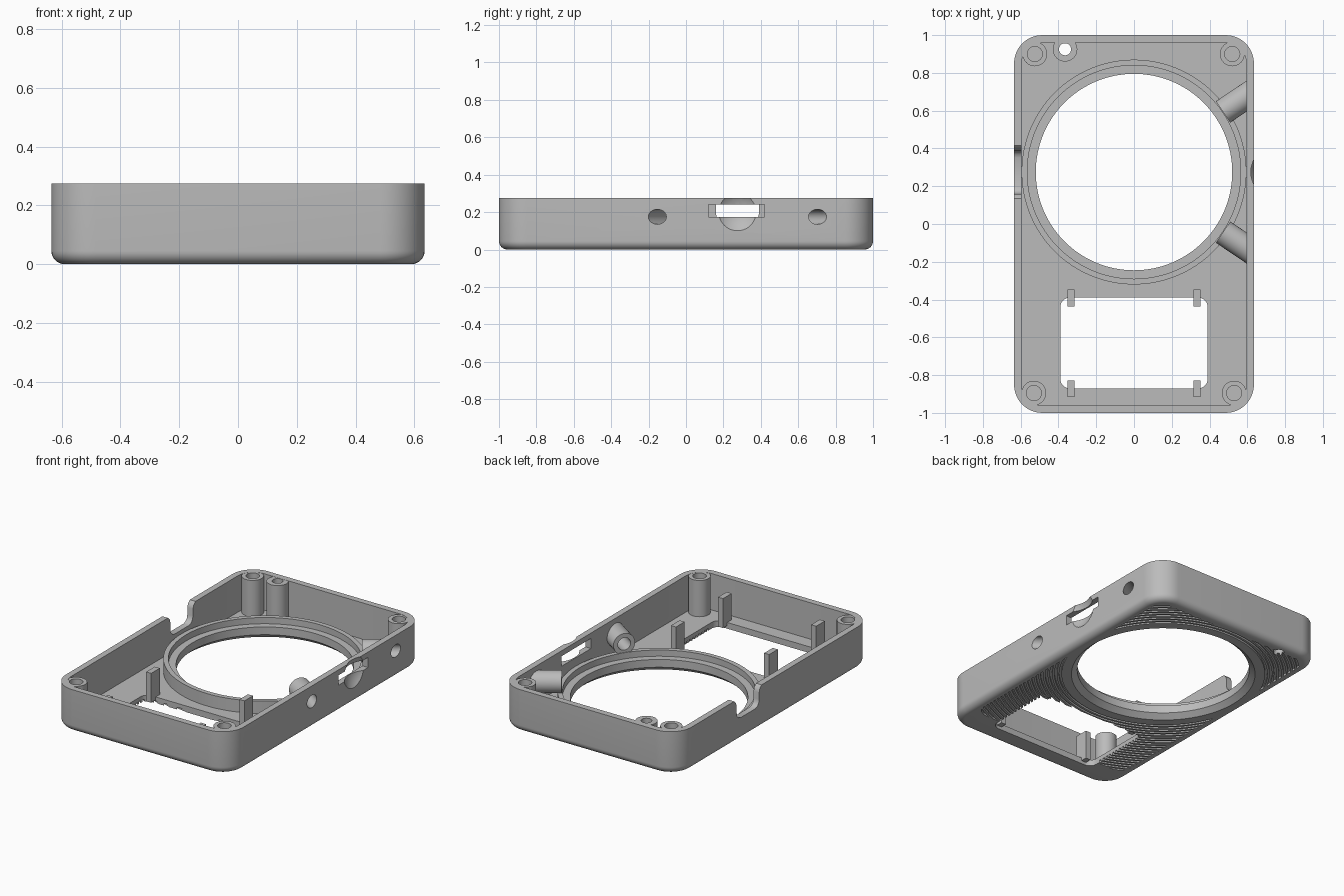
import bpy, bmesh
from math import cos, sin, pi, radians
from mathutils import Matrix, Vector

if "Cube" in bpy.data.objects:
    bpy.data.objects.remove(bpy.data.objects["Cube"])

grey = bpy.data.materials.new("plain grey")
grey.use_nodes = True
COLOUR = (0.5, 0.5, 0.5, 1)
grey.diffuse_color = COLOUR
grey.node_tree.nodes["Principled BSDF"].inputs["Base Color"].default_value = COLOUR

HX, HY, H = 0.635, 1.0, 0.275     # half width, half depth, height
WALL, FLOOR, CORNER, FILLET = 0.04, 0.04, 0.15, 0.045
CY = 0.275                        # y of the round opening


def loft(name, groups, ring=False, matrix=None):
    """Skin one or more stacks of loops, capped or closed into a ring."""
    bm = bmesh.new()
    for loops in groups:
        rows = [[bm.verts.new(p) for p in loop] for loop in loops]
        n = len(rows[0])
        pairs = list(zip(rows, rows[1:])) + ([(rows[-1], rows[0])] if ring else [])
        for a, b in pairs:
            for i in range(n):
                j = (i + 1) % n
                bm.faces.new((a[i], a[j], b[j], b[i]))
        if not ring:
            bm.faces.new(rows[0][::-1])
            bm.faces.new(rows[-1])
    bmesh.ops.recalc_face_normals(bm, faces=bm.faces)
    if matrix:
        bm.transform(matrix)
    mesh = bpy.data.meshes.new(name)
    bm.to_mesh(mesh)
    bm.free()
    mesh.materials.append(grey)
    obj = bpy.data.objects.new(name, mesh)
    bpy.context.collection.objects.link(obj)
    return obj


def rounded(hx, hy, r, z, cy=0, seg=12):
    pts = []
    for k, (sx, sy) in enumerate([(1, 1), (-1, 1), (-1, -1), (1, -1)]):
        for i in range(seg + 1):
            a = (k + i / seg) * pi / 2
            pts.append((sx * (hx - r) + r * cos(a), cy + sy * (hy - r) + r * sin(a), z))
    return pts


def circle(r, z, x=0, y=0, n=32):
    return [(x + r * cos(2 * pi * i / n), y + r * sin(2 * pi * i / n), z) for i in range(n)]


def lathe(profile, n=128):
    return [circle(r, z, 0, CY, n) for r, z in profile]


def cylinder(name, x, y, r, z0, z1):
    return loft(name, [[circle(r, z0, x, y), circle(r, z1, x, y)]])


def box(name, x0, x1, y0, y1, z0, z1):
    return loft(name, [[[(x0, y0, z), (x1, y0, z), (x1, y1, z), (x0, y1, z)] for z in (z0, z1)]])


def boolean(target, cutter, operation="DIFFERENCE", keep=False):
    mod = target.modifiers.new("cut", "BOOLEAN")
    mod.operation, mod.solver, mod.object = operation, "EXACT", cutter
    bpy.context.view_layer.objects.active = target
    bpy.ops.object.modifier_apply(modifier=mod.name)
    if not keep:
        bpy.data.objects.remove(cutter)


# Open tray with a rounded lower edge
outer = []
for i in range(9):
    t = pi / 2 * (1 - i / 8)
    d = FILLET * (1 - cos(t))
    outer.append(rounded(HX - d, HY - d, CORNER - d, FILLET * (1 - sin(t))))
outer.append(rounded(HX, HY, CORNER, H))
shell = loft("case_shell", [outer])
boolean(shell, loft("cavity", [[rounded(HX - WALL, HY - WALL, CORNER - WALL, z)
                                for z in (FLOOR, H + 0.1)]]))

# Concentric grooves on the underside
grooves = loft("grooves", [lathe([(r, -0.02), (r + 0.014, -0.02), (r + 0.014, 0.014), (r, 0.014)])
                           for r in [0.615 + 0.028 * i for i in range(22)]], ring=True)
boolean(grooves, loft("groove_area", [[rounded(0.575, 0.865, 0.08, z, 0.065)
                                       for z in (-0.01, 0.05)]]), "INTERSECT")
boolean(shell, grooves)

# Round opening and rectangular window in the floor
boolean(shell, loft("opening", [lathe([(0.555, -0.05), (0.555, 0), (0.52, 0.03), (0.52, 0.2)])]))
boolean(shell, loft("window", [[rounded(0.39, 0.24, 0.05, z, -0.63) for z in (-0.05, 0.1)]]))

# Stepped collar around the opening
parts = [shell]
parts.append(loft("opening_collar", [lathe([(0.52, 0.03), (0.52, 0.08), (0.565, 0.08),
                                            (0.565, 0.12), (0.595, 0.12), (0.595, 0.03)])], ring=True))

# Screw bosses in the corners
corners = {"back_right": (-0.525, 0.9), "back_left": (0.52, 0.9),
           "front_right": (-0.53, -0.895), "front_left": (0.53, -0.895)}
for place, (x, y) in corners.items():
    boss = cylinder("screw_boss_" + place, x, y, 0.065, 0.02, H - 0.001)
    boolean(boss, cylinder("hole", x, y, 0.04, 0.08, H + 0.1))
    parts.append(boss)

# Extra boss with a hole through the floor
post = cylinder("through_boss", -0.365, 0.925, 0.065, 0.02, H - 0.001)
hole = cylinder("hole", -0.365, 0.925, 0.032, -0.1, H + 0.1)
boolean(post, hole, keep=True)
boolean(shell, hole)
parts.append(post)

# Slanted tubes through the left wall, radial to the opening
for place, side in (("back", 1), ("front", -1)):
    turn = radians(34) * side
    start = Vector((0.569 * cos(turn), CY + 0.569 * sin(turn), 0.175))
    aim = Matrix.Translation(start) @ Matrix.Rotation(turn, 4, "Z") @ Matrix.Rotation(pi / 2, 4, "Y")
    tube = loft("side_tube_" + place, [[circle(0.068, 0), circle(0.068, 0.3)]], matrix=aim)
    boolean(tube, box("trim", 0.615, 1.2, -1, 1.5, -0.5, 0.8))
    bore = loft("bore", [[circle(0.04, -0.1), circle(0.04, 0.4)]], matrix=aim)
    boolean(tube, bore, keep=True)
    boolean(shell, bore)
    parts.append(tube)

# Wheel slot and finger dish in the left wall
boolean(shell, box("slot", 0.55, 0.7, 0.12, 0.42, 0.175, 0.24))
R, DEPTH = 0.16, 0.035
arc = [pi * (i / 24 - 0.5) for i in range(1, 24)]
dish_at = Matrix.Translation((HX - DEPTH + R, CY, 0.2)) @ Matrix.Rotation(pi / 2, 4, "Y")
boolean(shell, loft("dish", [[circle(R * cos(a), R * sin(a), n=48) for a in arc]], matrix=dish_at))

# Flared notch in the right wall
half = [(0.14, 0.3), (0.14, H), (0.122, 0.258), (0.115, 0.235), (0.115, 0.19),
        (0.109, 0.167), (0.095, 0.152), (0.075, 0.145)]
outline = half + [(-y, z) for y, z in reversed(half)]
boolean(shell, loft("notch", [[[(x, CY + y, z) for y, z in outline] for x in (-0.7, -0.56)]]))

# Upright tabs at the window corners
for side, x in (("left", 0.333), ("right", -0.333)):
    for place, y in (("back", -0.392), ("front", -0.872)):
        parts.append(box(f"window_tab_{place}_{side}", x - 0.018, x + 0.018,
                         y - 0.044, y + 0.044, 0.02, 0.21))

# Smooth the curves, keep the edges sharp
bpy.ops.object.select_all(action="DESELECT")
for obj in parts:
    obj.select_set(True)
bpy.context.view_layer.objects.active = shell
bpy.ops.object.shade_smooth_by_angle(angle=radians(30))
